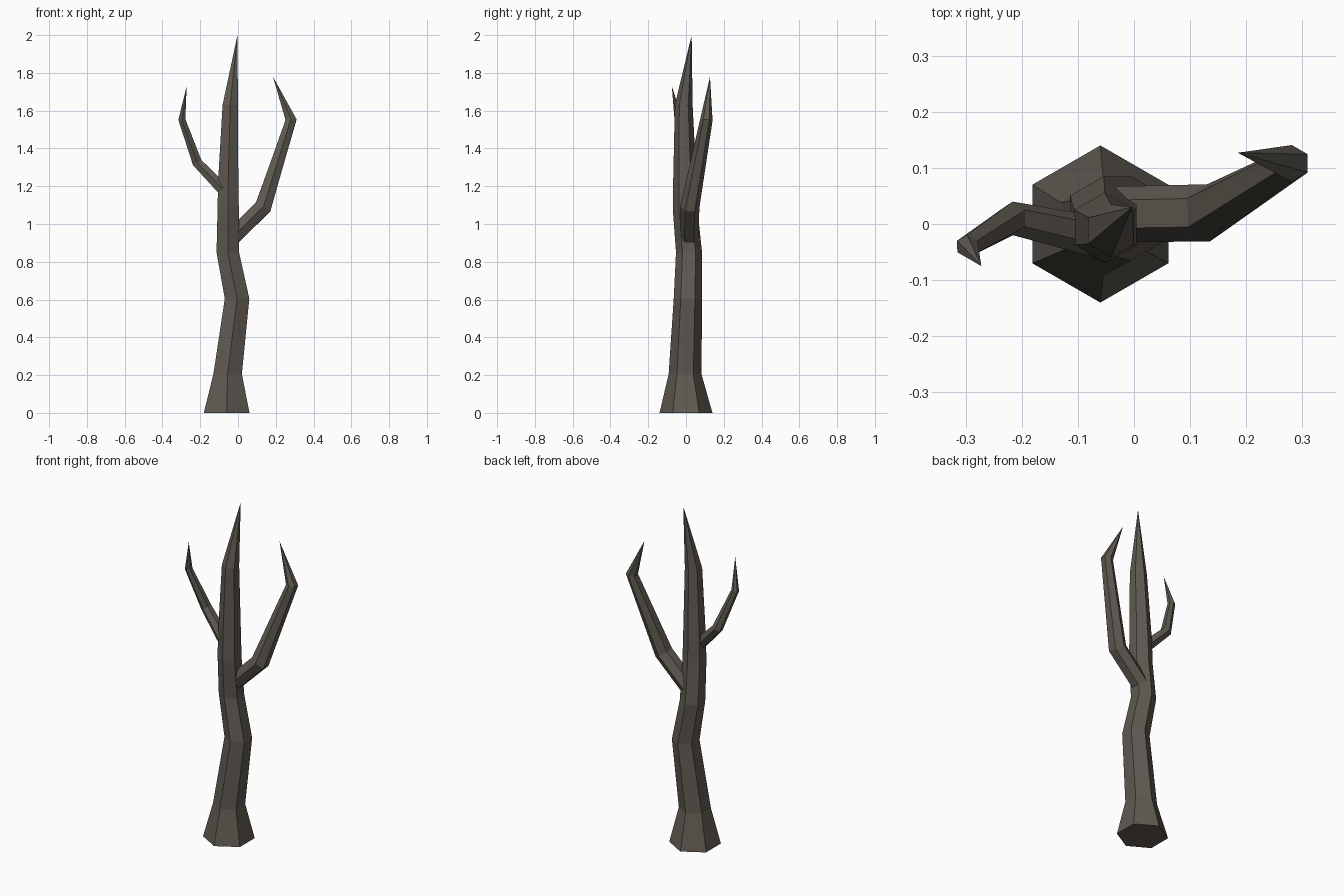
import bpy, bmesh, math
from mathutils import Vector

if "Cube" in bpy.data.objects:
    bpy.data.objects.remove(bpy.data.objects["Cube"])

bark = bpy.data.materials.new("grey brown bark")
bark.diffuse_color = (0.115, 0.100, 0.082, 1)
bark.use_nodes = True
bark.node_tree.nodes["Principled BSDF"].inputs["Base Color"].default_value = bark.diffuse_color
SIDES = 6


def limb(name, rings, tip, level=False):
    """Six-sided tapering limb through (x, y, z, radius) rings, ending in a point."""
    pts = [Vector(r[:3]) for r in rings] + [Vector(tip)]
    bm = bmesh.new()
    loops = []
    for i, r in enumerate(rings):
        # ring plane: horizontal for the trunk, bisecting the bend for branches
        t = (pts[i + 1] - pts[i]).normalized()
        if i:
            t += (pts[i] - pts[i - 1]).normalized()
        t = Vector((0, 0, 1)) if level else t.normalized()
        v = (Vector((0, 1, 0)) - t * t.y).normalized()
        u = v.cross(t)
        loops.append([bm.verts.new(pts[i] + r[3] * (u * math.sin(a) + v * math.cos(a)))
                      for a in (k * math.tau / SIDES for k in range(SIDES))])
    bm.faces.new(loops[0])
    for a, b in zip(loops, loops[1:]):
        for k in range(SIDES):
            n = (k + 1) % SIDES
            bm.faces.new((a[k], a[n], b[n], b[k]))
    end = bm.verts.new(tip)
    for k in range(SIDES):
        bm.faces.new((loops[-1][k], loops[-1][(k + 1) % SIDES], end))
    bmesh.ops.recalc_face_normals(bm, faces=bm.faces)
    me = bpy.data.meshes.new(name)
    bm.to_mesh(me)
    bm.free()
    me.materials.append(bark)
    ob = bpy.data.objects.new(name, me)
    bpy.context.collection.objects.link(ob)
    return ob


# Crooked trunk with flared foot
limb("trunk", [(-0.06, 0, 0, 0.14), (-0.055, -0.005, 0.205, 0.087),
               (-0.005, 0.01, 0.605, 0.075), (-0.054, 0.016, 0.85, 0.069),
               (-0.052, -0.005, 1.08, 0.065), (-0.052, -0.006, 1.22, 0.062),
               (-0.041, -0.012, 1.63, 0.047)],
     (-0.003, 0.03, 2.0), level=True)

# Large right branch
limb("right_branch", [(-0.03, 0.017, 0.93, 0.05), (0.133, 0.02, 1.09, 0.051),
                      (0.281, 0.108, 1.552, 0.033)], (0.185, 0.127, 1.78))

# Small left branch
limb("left_branch", [(-0.08, -0.02, 1.185, 0.036), (-0.216, 0.01, 1.325, 0.03),
                     (-0.297, -0.04, 1.552, 0.021)], (-0.272, -0.075, 1.73))
